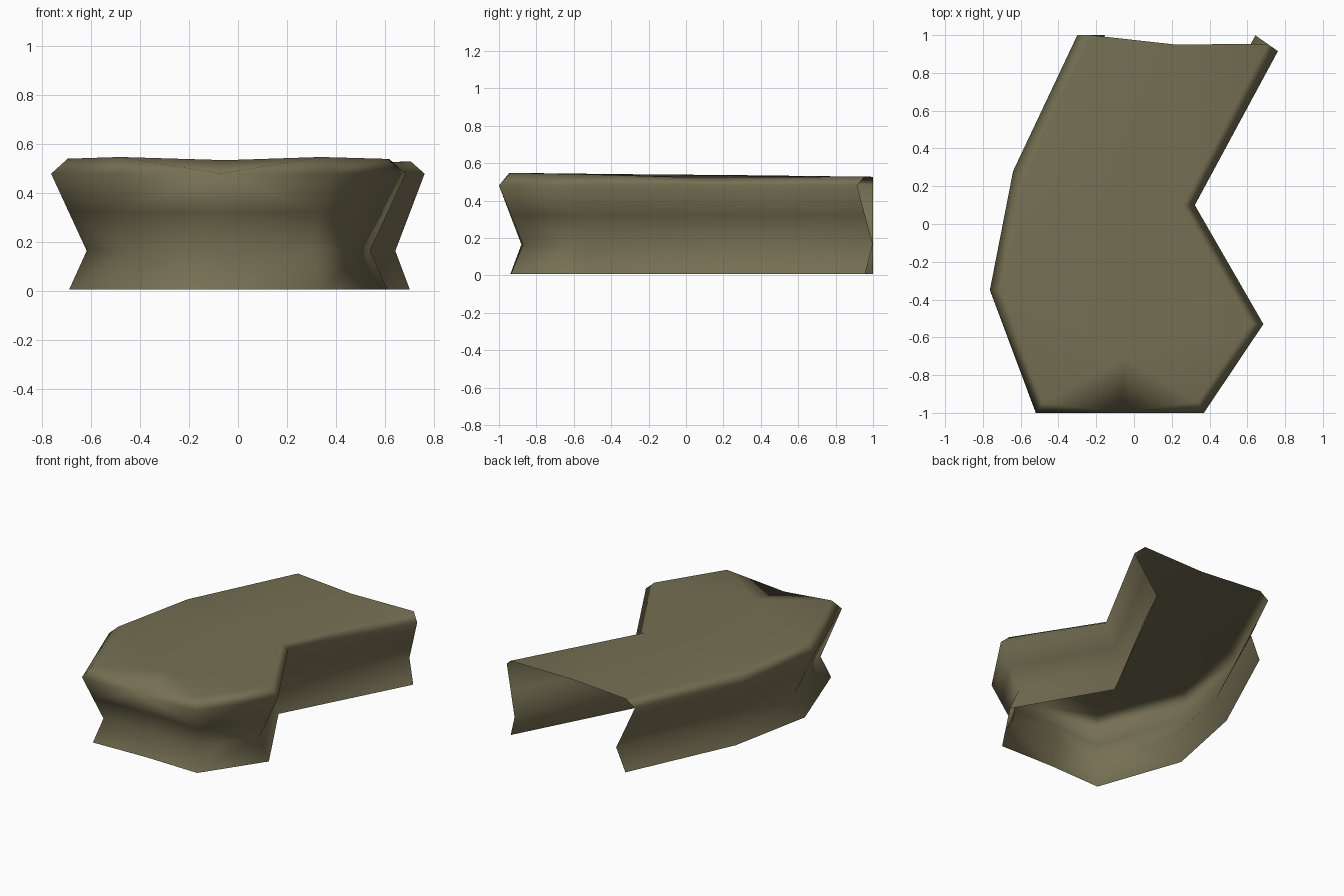
import bpy
import bmesh
from mathutils import Vector

cube = bpy.data.objects.get("Cube")
if cube:
    bpy.data.objects.remove(cube, do_unlink=True)

# Olive material
olive = bpy.data.materials.new("olive_drab")
olive.use_nodes = True
color = (0.178, 0.160, 0.086, 1.0)
olive.diffuse_color = color
bsdf = olive.node_tree.nodes["Principled BSDF"]
bsdf.inputs["Base Color"].default_value = color
bsdf.inputs["Roughness"].default_value = 0.9

# Widest outline with rim height, from the open back round the front
outline = [(-0.30, 1.0, 0.527), (-0.64, 0.28, 0.536), (-0.763, -0.35, 0.541),
           (-0.52, -1.0, 0.548), (-0.07, -1.0, 0.535), (0.37, -1.0, 0.548),
           (0.685, -0.53, 0.54), (0.322, 0.10, 0.522), (0.762, 0.915, 0.529)]
# Wall profile: inward offset and height (None means rim height)
profile = [(0.074, 0.007), (0.146, 0.165), (0.073, 0.322),
           (0.0, 0.48), (0.068, None)]
# Points down the middle of the top, and the dip behind the front edge
middle = [(0.22, 0.95, 0.525), (-0.12, 0.2, 0.53)]
FRONT = 4
front_dip = Vector((-0.05, -0.70))

points = [Vector(p[:2]) for p in outline]
count = len(points)


def inward(i):
    """Inward normal of the outline edge starting at point i."""
    d = (points[i + 1] - points[i]).normalized()
    return Vector((-d.y, d.x))


def pull(i):
    """Direction that moves point i inward by one unit of wall offset."""
    if i == 0:
        return Vector((1, 0))
    if i == count - 1:
        return Vector((-0.82, 0.575))
    return (inward(i - 1) + inward(i)).normalized()


bm = bmesh.new()

# Waisted walls with a chamfered rim, open at the back and below
rows = []
for offset, height in profile:
    row = []
    for i, p in enumerate(points):
        q = p + pull(i) * offset
        z = height
        if height is None:
            z = outline[i][2]
            if i == FRONT:
                q = front_dip
        row.append(bm.verts.new((q.x, q.y, z)))
    rows.append(row)
for low, high in zip(rows, rows[1:]):
    for i in range(count - 1):
        bm.faces.new((low[i], low[i + 1], high[i + 1], high[i]))

# Top, spanned from each side to the middle column
rim = rows[-1]
column = [bm.verts.new(p) for p in middle] + [rim[FRONT]]
left, right = rim[:FRONT], rim[:FRONT:-1]
for i in range(2):
    bm.faces.new((left[i], left[i + 1], column[i + 1], column[i]))
    bm.faces.new((column[i], column[i + 1], right[i + 1], right[i]))
bm.faces.new((left[2], left[3], rim[FRONT]))
bm.faces.new((rim[FRONT], right[3], right[2]))

bmesh.ops.triangulate(bm, faces=bm.faces[:], quad_method='SHORT_EDGE')
for face in bm.faces:
    face.smooth = True

mesh = bpy.data.meshes.new("curved_shell")
bm.to_mesh(mesh)
bm.free()
mesh.materials.append(olive)
shell = bpy.data.objects.new("curved_shell", mesh)
bpy.context.collection.objects.link(shell)

# Keep the broad top evenly shaded
weighted = shell.modifiers.new("weighted_normals", 'WEIGHTED_NORMAL')
weighted.mode = 'FACE_AREA'
